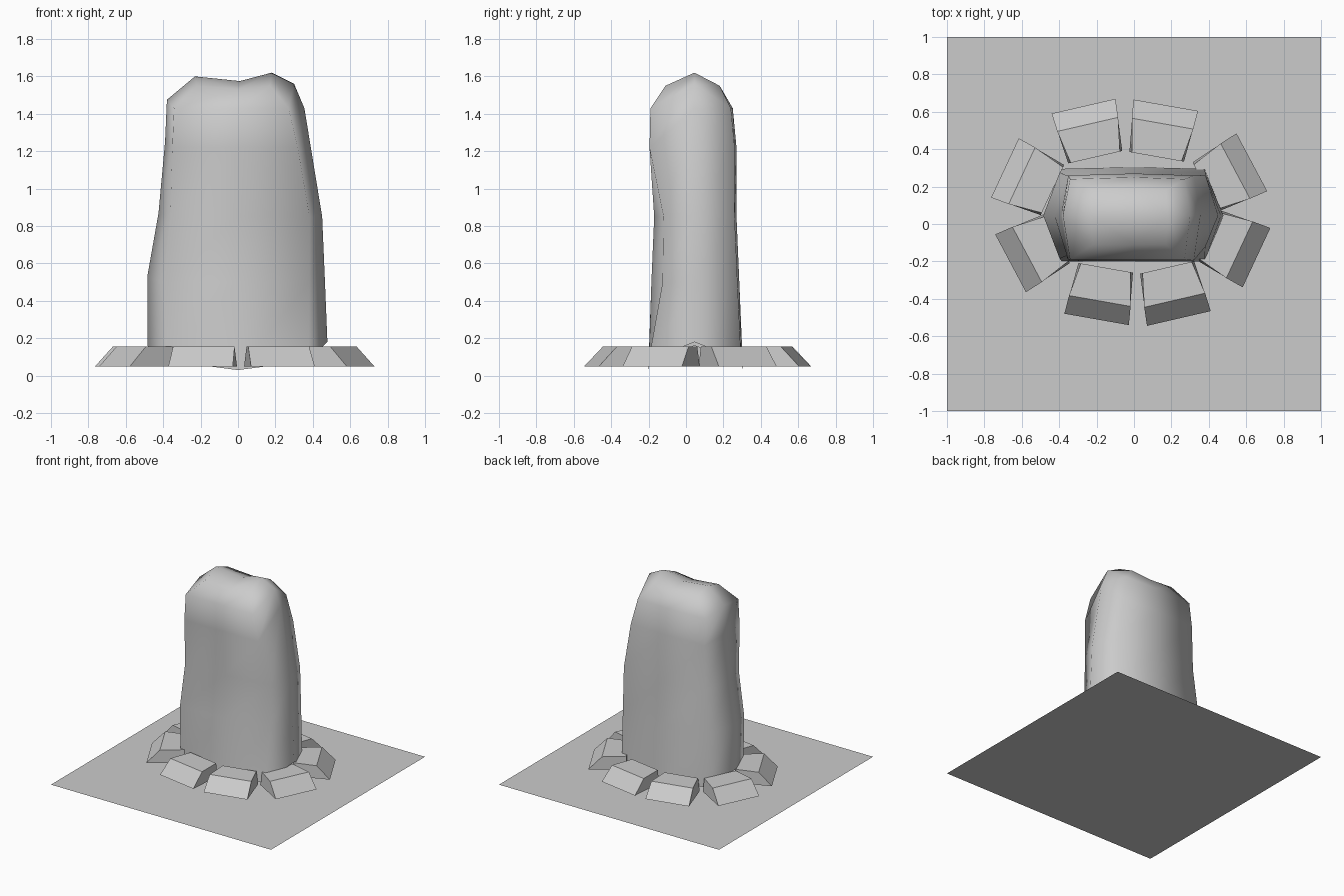
import bpy
import bmesh
from math import cos, sin, radians

cube = bpy.data.objects.get("Cube")
if cube:
    bpy.data.objects.remove(cube, do_unlink=True)

stone = bpy.data.materials.new("stone_grey")
stone.use_nodes = True
stone.diffuse_color = (0.6, 0.6, 0.6, 1)
stone.node_tree.nodes["Principled BSDF"].inputs["Base Color"].default_value = (0.6, 0.6, 0.6, 1)


def make_object(name, bm, smooth=False):
    bmesh.ops.recalc_face_normals(bm, faces=bm.faces)
    for f in bm.faces:
        f.smooth = smooth
    mesh = bpy.data.meshes.new(name)
    bm.to_mesh(mesh)
    bm.free()
    mesh.materials.append(stone)
    obj = bpy.data.objects.new(name, mesh)
    bpy.context.collection.objects.link(obj)
    return obj


# Ground sheet
bm = bmesh.new()
bmesh.ops.create_grid(bm, x_segments=1, y_segments=1, size=1)
make_object("ground_sheet", bm)

# Standing stone: eight-sided rings, open below
# (left end x, z), (right end x, z), front y, back y, side z, corner ratio, pinch
RINGS = [
    ((-0.485, 0.16), (0.478, 0.18), -0.20, 0.305, 0.03, 0.79, 0.0),
    ((-0.485, 0.53), (0.465, 0.50), -0.185, 0.285, 0.50, 0.82, 0.06),
    ((-0.425, 0.87), (0.45, 0.85), -0.17, 0.27, 0.85, 0.85, 0.05),
    ((-0.39, 1.25), (0.355, 1.43), -0.195, 0.27, 1.22, 0.90, 0.0),
    ((-0.38, 1.475), (0.30, 1.56), -0.19, 0.25, 1.43, 0.90, 0.0),
    ((-0.23, 1.60), (0.18, 1.62), -0.11, 0.19, 1.55, 0.95, 0.0),
]
MID_Y = 0.045

bm = bmesh.new()
rings = []
for i, ((xl, zl), (xr, zr), yf, yb, z, k, pinch) in enumerate(RINGS):
    lift = 0.05 if i == 0 else 0.0
    dip = 0.02 if i == 5 else 0.0
    points = [
        (xl, MID_Y, zl), (xl * k, yf, z + lift), (0, yf, z - dip),
        (xr * k, yf + pinch, z + lift), (xr, MID_Y, zr),
        (xr * k, yb - 0.01, z + lift), (0, yb, z - dip), (xl * k, yb - 0.01, z + lift),
    ]
    rings.append([bm.verts.new(p) for p in points])
for low, high in zip(rings, rings[1:]):
    for j in range(8):
        n = (j + 1) % 8
        bm.faces.new((low[j], low[n], high[n], high[j]))
# Saddle across the top
saddle = bm.verts.new((0.01, MID_Y, 1.575))
for j in range(0, 8, 2):
    top = rings[-1]
    bm.faces.new((top[j], top[j + 1], top[(j + 2) % 8], saddle))
make_object("standing_stone", bm, smooth=True)


# Kerb stones: sloped outer face, flat top
# section: (outward offset, half width, z)
SECTION = [(0, 0.175, 0.05), (-0.10, 0.167, 0.155), (-0.28, 0.135, 0.155), (-0.28, 0.148, 0.05)]
# middle of the outer foot, and outward direction in degrees
KERB = [
    (0.24, -0.505, -77), (-0.20, -0.51, -100), (-0.66, -0.21, 208), (-0.69, 0.30, 155),
    (-0.27, 0.63, 103), (0.17, 0.635, 80), (0.63, 0.33, 28), (0.655, -0.18, -25),
]
for number, (x, y, angle) in enumerate(KERB, 1):
    c, s = cos(radians(angle)), sin(radians(angle))
    bm = bmesh.new()
    sides = [[bm.verts.new((x + u * c - w * side * s, y + u * s + w * side * c, z))
              for u, w, z in SECTION] for side in (-1, 1)]
    for side in sides:
        bm.faces.new(side)
    for j in range(4):
        n = (j + 1) % 4
        bm.faces.new((sides[0][j], sides[0][n], sides[1][n], sides[1][j]))
    make_object(f"kerb_stone_{number}", bm)
